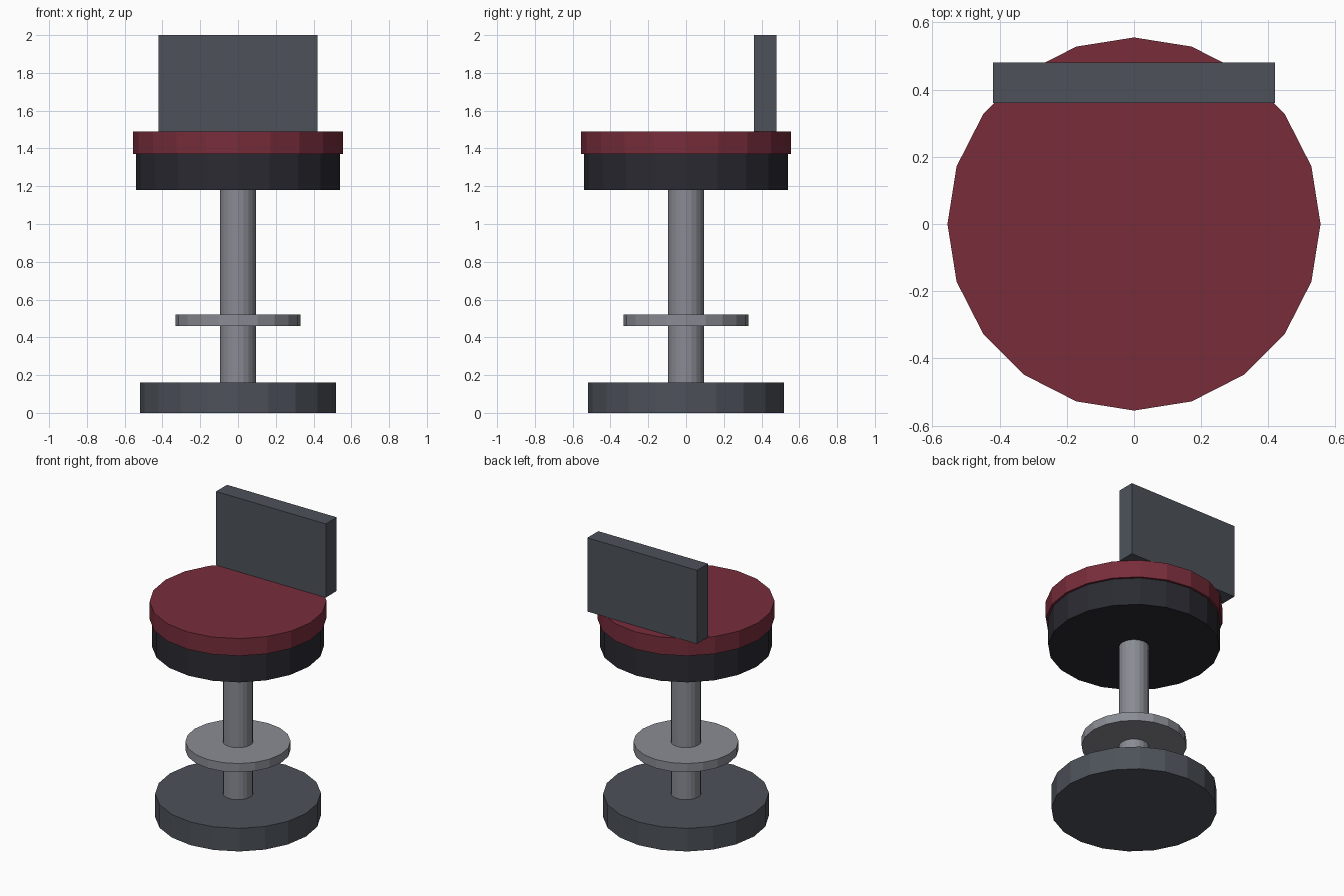
import bpy

if "Cube" in bpy.data.objects:
    bpy.data.objects.remove(bpy.data.objects["Cube"])


def srgb(h):
    out = []
    for i in (0, 2, 4):
        c = int(h[i:i + 2], 16) / 255
        out.append(c / 12.92 if c <= 0.04045 else ((c + 0.055) / 1.055) ** 2.4)
    return (*out, 1.0)


def material(name, h):
    m = bpy.data.materials.new(name)
    m.diffuse_color = srgb(h)
    m.use_nodes = True
    m.node_tree.nodes["Principled BSDF"].inputs["Base Color"].default_value = m.diffuse_color
    return m


slate = material("slate grey", "4D525A")
steel = material("steel grey", "8A8C94")
black = material("black", "2A2A32")
red = material("dark red", "782D3B")


def disc(name, radius, z0, z1, mat):
    # 20-sided flat-shaded cylinder with a vertex on the +x axis
    bpy.ops.mesh.primitive_cylinder_add(vertices=20, radius=radius, depth=z1 - z0,
                                        location=(0, 0, (z0 + z1) / 2))
    o = bpy.context.object
    o.name = name
    o.data.materials.append(mat)
    return o


# Stacked round parts
disc("base", 0.52, 0.0, 0.16, slate)
disc("column", 0.095, 0.16, 1.18, steel)
disc("footrest", 0.33, 0.46, 0.52, steel)
disc("seat_pan", 0.54, 1.18, 1.37, black)
disc("seat_cushion", 0.555, 1.37, 1.49, red)

# Backrest slab
bpy.ops.mesh.primitive_cube_add(size=1, location=(0, 0.42, 1.745))
back = bpy.context.object
back.name = "backrest"
back.scale = (0.84, 0.12, 0.51)
bpy.ops.object.transform_apply(location=False, rotation=False, scale=True)
back.data.materials.append(slate)
